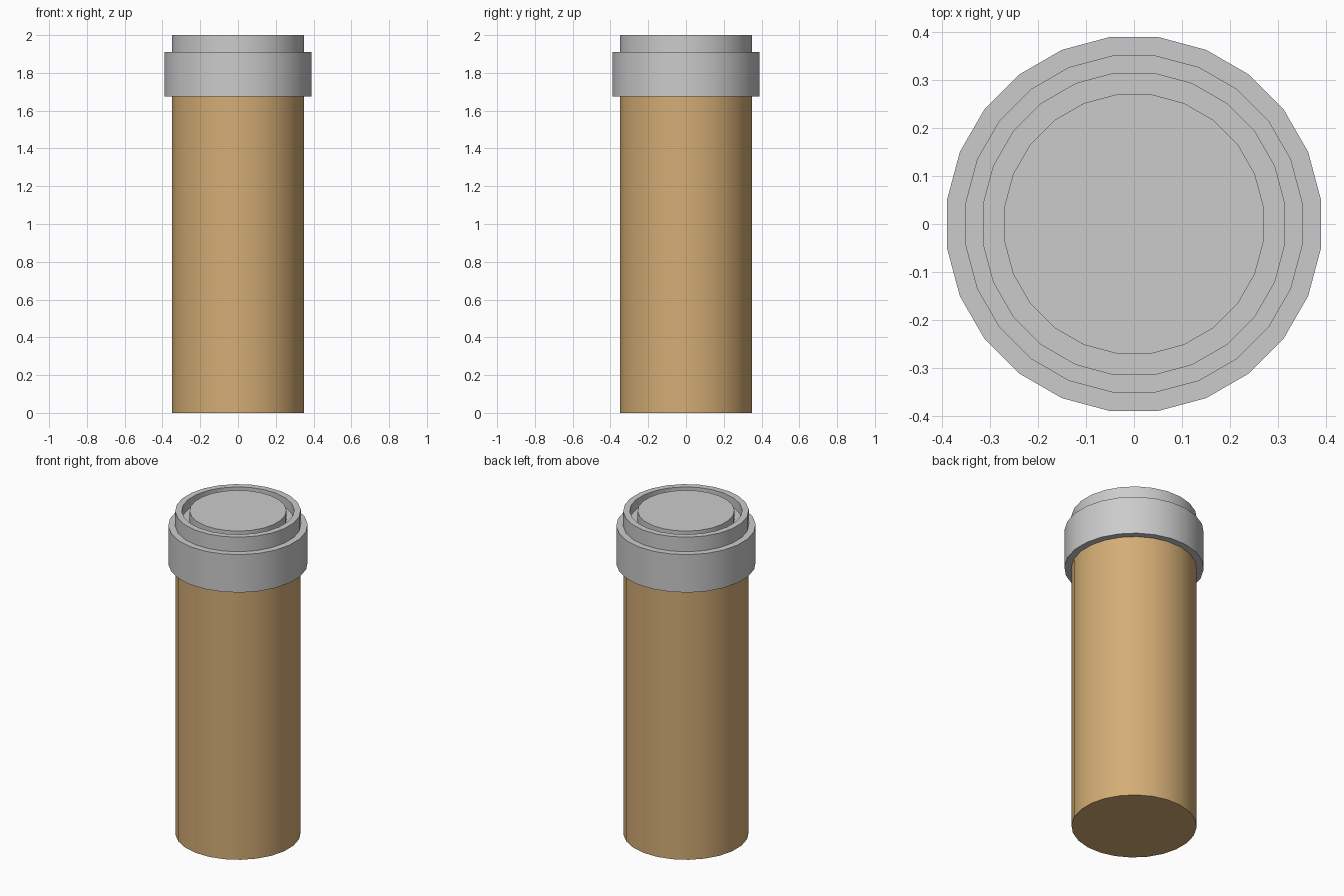
import bpy, bmesh, math

if "Cube" in bpy.data.objects:
    bpy.data.objects.remove(bpy.data.objects["Cube"])

SIDES = 24


def lathe(name, profile, color=None):
    """Revolve (radius, z) points about z; ends are closed with flat caps."""
    bm = bmesh.new()
    rings = []
    for r, z in profile:
        ring = []
        for i in range(SIDES):
            a = 2 * math.pi * (i + 0.5) / SIDES
            ring.append(bm.verts.new((r * math.cos(a), r * math.sin(a), z)))
        rings.append(ring)
    for low, high in zip(rings, rings[1:]):
        for i in range(SIDES):
            j = (i + 1) % SIDES
            bm.faces.new((low[i], low[j], high[j], high[i]))
    bm.faces.new(rings[0][::-1])
    bm.faces.new(rings[-1])
    bmesh.ops.recalc_face_normals(bm, faces=bm.faces)
    mesh = bpy.data.meshes.new(name)
    bm.to_mesh(mesh)
    bm.free()
    obj = bpy.data.objects.new(name, mesh)
    bpy.context.collection.objects.link(obj)
    if color:
        mat = bpy.data.materials.new(name + "_material")
        mat.diffuse_color = color
        mat.use_nodes = True
        mat.node_tree.nodes["Principled BSDF"].inputs["Base Color"].default_value = mat.diffuse_color
        mesh.materials.append(mat)
    bpy.ops.object.select_all(action='DESELECT')
    obj.select_set(True)
    bpy.context.view_layer.objects.active = obj
    bpy.ops.object.shade_smooth_by_angle(angle=math.radians(30))
    return obj


# Amber bottle body
lathe("bottle_body", [(0.352, 0.0), (0.352, 1.675)], (0.66, 0.42, 0.18, 1))

# Stepped cap: wide grip, narrower rim, groove and flush centre disc
lathe("cap", [(0.392, 1.675), (0.392, 1.91), (0.353, 1.91), (0.353, 2.0),
              (0.316, 2.0), (0.316, 1.94), (0.272, 1.94), (0.272, 2.0)])
